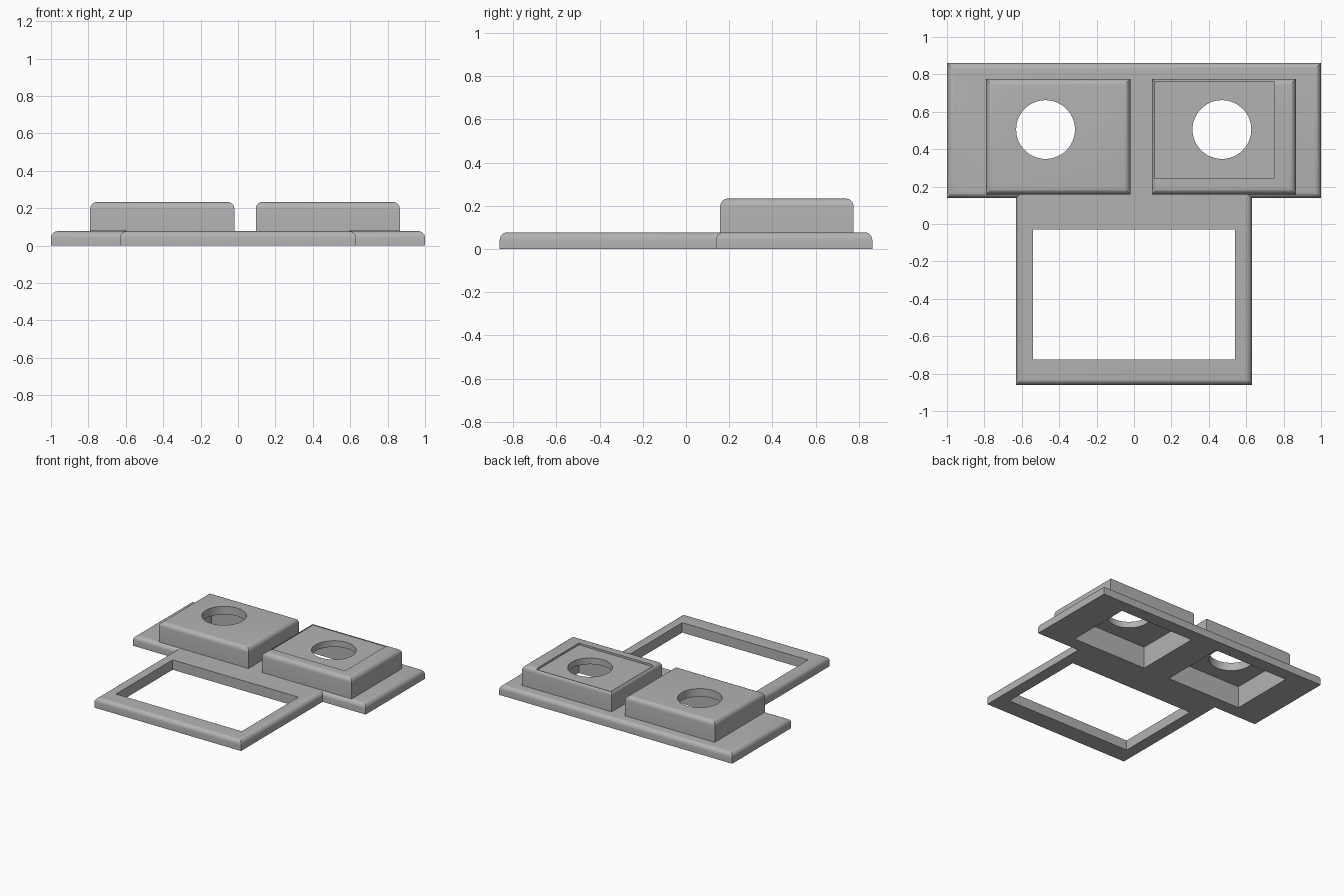
import bpy
import bmesh

if "Cube" in bpy.data.objects:
    bpy.data.objects.remove(bpy.data.objects["Cube"], do_unlink=True)

grey = bpy.data.materials.new("plain_grey")
grey.use_nodes = True
COLOUR = (0.45, 0.45, 0.45, 1)
grey.diffuse_color = COLOUR
grey.node_tree.nodes["Principled BSDF"].inputs["Base Color"].default_value = COLOUR

FILLET = 0.035


def prism(name, outline, z0, z1, fillet=0):
    """Extrude an outline upward and optionally round its upper rim."""
    bm = bmesh.new()
    face = bm.faces.new([bm.verts.new((x, y, z0)) for x, y in outline])
    ext = bmesh.ops.extrude_face_region(bm, geom=[face])
    for v in ext["geom"]:
        if isinstance(v, bmesh.types.BMVert):
            v.co.z = z1
    bmesh.ops.recalc_face_normals(bm, faces=bm.faces)
    if fillet:
        rim = [e for e in bm.edges if all(v.co.z == v.link_loops[0].vert.co.z
               and abs(v.co.z - z1) < 1e-5 for v in e.verts)]
        bmesh.ops.bevel(bm, geom=rim, offset=fillet, segments=6,
                        profile=0.5, affect='EDGES', clamp_overlap=True)
    mesh = bpy.data.meshes.new(name)
    bm.to_mesh(mesh)
    bm.free()
    mesh.materials.append(grey)
    obj = bpy.data.objects.new(name, mesh)
    bpy.context.collection.objects.link(obj)
    return obj


def rect(x0, x1, y0, y1):
    return [(x0, y0), (x1, y0), (x1, y1), (x0, y1)]


def select(obj):
    bpy.ops.object.select_all(action='DESELECT')
    obj.select_set(True)
    bpy.context.view_layer.objects.active = obj


def cut(obj, cutter):
    """Subtract a cutter and bake the result."""
    mod = obj.modifiers.new("cut", 'BOOLEAN')
    mod.operation = 'DIFFERENCE'
    mod.solver = 'EXACT'
    mod.object = cutter
    select(obj)
    bpy.ops.object.modifier_apply(modifier=mod.name)


def drop(cutter):
    bpy.data.objects.remove(cutter, do_unlink=True)


# T-shaped base plate with rounded upper rim
half = [(0.63, -0.862), (0.63, 0.138), (1, 0.138), (1, 0.862)]
base = prism("base_plate", half + [(-x, y) for x, y in reversed(half)],
             0, 0.077, FILLET)

# Rectangular window in the front frame
window = prism("window_cutter", rect(-0.54, 0.54, -0.725, -0.03), -0.1, 0.3)
cut(base, window)
drop(window)

# Two raised housings, each hollow from below with a round opening on top
parts = [base]
for name, x0, pocket_x, hole_x in (("right_housing", -0.79, -0.76, -0.473),
                                   ("left_housing", 0.095, 0.11, 0.47)):
    housing = prism(name, rect(x0, x0 + 0.77, 0.158, 0.775), 0.077, 0.233, FILLET)
    pocket_outline = rect(pocket_x, pocket_x + 0.64, 0.242, 0.762)

    pocket = prism("pocket_cutter", pocket_outline, -0.1, 0.17)
    cut(base, pocket)
    cut(housing, pocket)
    drop(pocket)

    bpy.ops.mesh.primitive_cylinder_add(vertices=64, radius=0.157, depth=0.4,
                                        location=(hole_x, 0.505, 0.25))
    hole = bpy.context.object
    cut(housing, hole)
    drop(hole)

    # Shallow tray in the top of the left housing
    if name == "left_housing":
        tray = prism("tray_cutter", pocket_outline, 0.218, 0.3)
        cut(housing, tray)
        drop(tray)
    parts.append(housing)

# Smooth fillets, crisp corners
for obj in parts:
    obj.data.materials.clear()
    obj.data.materials.append(grey)
    select(obj)
    bpy.ops.object.shade_smooth_by_angle(angle=0.52)
